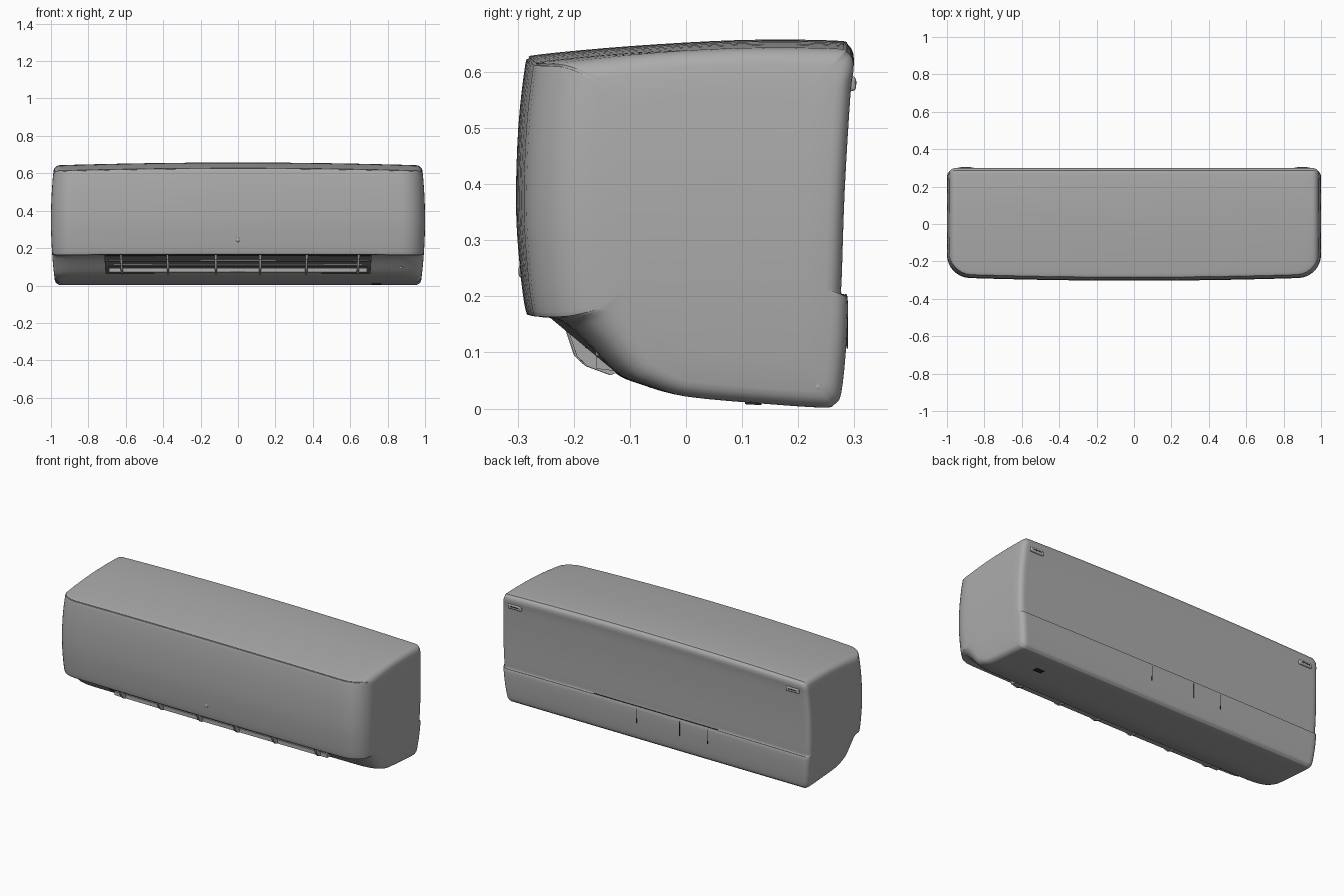
import bpy, bmesh, math
from mathutils import Vector

if "Cube" in bpy.data.objects:
    bpy.data.objects.remove(bpy.data.objects["Cube"])


def material(name, rgb):
    m = bpy.data.materials.new(name)
    m.diffuse_color = (*rgb, 1)
    m.use_nodes = True
    m.node_tree.nodes["Principled BSDF"].inputs["Base Color"].default_value = m.diffuse_color
    return m


SHELL = material("shell grey", (0.41, 0.41, 0.41))
DARK = material("dark opening", (0.02, 0.02, 0.02))


def finish(name, bm, mat, angle=40):
    bmesh.ops.remove_doubles(bm, verts=bm.verts, dist=1e-5)
    bmesh.ops.recalc_face_normals(bm, faces=bm.faces)
    me = bpy.data.meshes.new(name)
    bm.to_mesh(me)
    bm.free()
    ob = bpy.data.objects.new(name, me)
    bpy.context.collection.objects.link(ob)
    me.materials.append(mat)
    bpy.ops.object.select_all(action='DESELECT')
    ob.select_set(True)
    bpy.context.view_layer.objects.active = ob
    bpy.ops.object.shade_smooth_by_angle(angle=math.radians(angle))
    return ob


def warp(x, y, z):
    """Bow the front and top, round the plan corners and soften the end edges."""
    t = min(abs(x), 1)
    u = max(0, (t - .88) / .12)
    v = max(0, (t - .97) / .03)
    e = .03 * (1 - math.sqrt(max(0, 1 - v * v)))
    inset = .12 * (1 - math.sqrt(max(0, 1 - u * u)))
    y2 = y * (1 - .06 * t * t) - inset * y / .3 if y < 0 else y - e * y / .3
    z2 = z - .015 * t * t * z / .65 - e * (z - .33) / .33
    return Vector((x * (1 - .02 * ((z2 - .35) / .32) ** 2), y2, z2))


def smooth_loop(pts, n=4):
    out = []
    for i in range(len(pts)):
        p0, p1, p2, p3 = (Vector(pts[(i + k) % len(pts)]) for k in (-1, 0, 1, 2))
        for s in range(n):
            t = s / n
            q = .5 * (2 * p1 + (p2 - p0) * t + (2 * p0 - 5 * p1 + 4 * p2 - p3) * t * t
                      + (3 * p1 - p0 - 3 * p2 + p3) * t ** 3)
            out.append((q.x, q.y))
    return out


# Main casing: side profile (y, z) lofted along x, closed by bulged end caps
profile = smooth_loop([
    (-.287, .61), (-.28, .624), (-.262, .631), (-.1, .646), (.1, .657), (.265, .656),
    (.289, .648), (.299, .625), (.293, .57), (.283, .4), (.278, .25), (.277, .204),
    (.288, .199), (.286, .12), (.277, .03), (.265, .008), (.245, .002), (.15, .008),
    (0, .022), (-.08, .043), (-.13, .066), (-.19, .125), (-.225, .155), (-.25, .164),
    (-.276, .167), (-.286, .176), (-.296, .25), (-.303, .36), (-.299, .5)])
SLOT = .717
half = [.12, .24, .36, .48, .6, SLOT, .8, .88, .91, .935, .955, .97, .98, .988, .994, .998, 1]
stations = [-t for t in reversed(half)] + [0] + half
bm = bmesh.new()
rings = [[bm.verts.new(warp(x, y, z)) for y, z in profile] for x in stations]
N = len(profile)
for (xa, ra), (xb, rb) in zip(zip(stations, rings), zip(stations[1:], rings[1:])):
    for i in range(N):
        j = (i + 1) % N
        y, z = (profile[i][0] + profile[j][0]) / 2, (profile[i][1] + profile[j][1]) / 2
        # leave the air outlet open
        if max(abs(xa), abs(xb)) <= SLOT + .001 and -.255 < y < -.13 and z < .17:
            continue
        bm.faces.new((ra[i], ra[j], rb[j], rb[i]))
centre = Vector((.05, .35))
for sx, edge in ((-1, rings[0]), (1, rings[-1])):
    prev = edge
    for s in (.8, .6, .4, .2):
        ring = []
        for v in edge:
            y, z = centre.x + (v.co.y - centre.x) * s, centre.y + (v.co.z - centre.y) * s
            ring.append(bm.verts.new((sx * (1 - .02 * ((z - .35) / .32) ** 2), y, z)))
        for i in range(N):
            j = (i + 1) % N
            bm.faces.new((prev[i], prev[j], ring[j], ring[i]))
        prev = ring
    bm.faces.new(prev)
finish("casing", bm, SHELL)


def extrude_x(name, pts, spans, mat, closed=True):
    """Extrude a (y, z) outline along several x spans, following the casing bow."""
    bm = bmesh.new()
    for x0, x1 in spans:
        n = max(1, round((x1 - x0) / .12))
        rs = [[bm.verts.new(warp(x0 + (x1 - x0) * k / n, y, z)) for y, z in pts]
              for k in range(n + 1)]
        for a, b in zip(rs, rs[1:]):
            for i in range(len(pts) if closed else len(pts) - 1):
                j = (i + 1) % len(pts)
                bm.faces.new((a[i], a[j], b[j], b[i]))
        bm.faces.new(rs[0])
        bm.faces.new(rs[-1])
    return finish(name, bm, mat, 30)


# Outlet duct, guide ribs and louvre blades
extrude_x("outlet_duct", [(-.25, .164), (-.16, .185), (-.06, .2), (-.02, .16), (-.06, .1),
                          (-.13, .066)], [(-SLOT, SLOT)], DARK, closed=False)
ribs = [-.63, -.38, -.12, .12, .37, .65]
extrude_x("guide_ribs", [(-.215, .14), (-.2, .095), (-.18, .076), (-.137, .06), (-.125, .066),
                         (-.1, .1), (-.12, .165)], [(x - .006, x + .006) for x in ribs], SHELL)
for i, (y, z) in enumerate([(-.165, .083), (-.185, .112), (-.2, .135)]):
    w = .022 if i == 0 else .006
    extrude_x(f"louvre_blade_{i + 1}", [(y, z - w / 2), (y + .05, z - w / 2 - .006),
              (y + .05, z + w / 2 - .006), (y, z + w / 2)], [(-.7, .7)], SHELL)


def box(name, loc, size, mat, bevel=0.0, rot=0.0):
    bpy.ops.mesh.primitive_cube_add(size=1, location=loc, rotation=(rot, 0, 0))
    ob = bpy.context.object
    ob.name, ob.scale = name, size
    bpy.ops.object.transform_apply(location=False, rotation=False)
    ob.data.materials.append(mat)
    if bevel:
        m = ob.modifiers.new("round", 'BEVEL')
        m.width, m.segments = bevel, 3
    return ob


# Wall hooks near the upper back corners
for side, sx in (("left", -1), ("right", 1)):
    box(f"wall_hook_{side}", (sx * .9, .294, .579), (.085, .018, .026), SHELL, .006)
    box(f"hook_slot_{side}", (sx * .9, .3025, .581), (.055, .002, .006), DARK)
# Seams of the pipe cover on the lower back, and the drain opening below
for i, x in enumerate((.12, -.16, -.34)):
    box(f"pipe_cover_seam_{i + 1}", (x, .2875, .15), (.003, .003, .085), DARK)
box("pipe_cover_top_seam", (0, .279, .203), (.8, .005, .003), DARK)
box("drain_opening", (.74, .12, .0095), (.05, .03, .005), DARK, rot=-.06)


def button(name, loc, axis, r):
    bpy.ops.mesh.primitive_uv_sphere_add(segments=16, ring_count=8, radius=r, location=loc)
    ob = bpy.context.object
    ob.name = name
    ob.scale = [.4 if k == axis else 1 for k in range(3)]
    ob.data.materials.append(SHELL)
    bpy.ops.object.shade_smooth()


# Small round sensor, indicator and end screws
button("front_sensor", (0, -.294, .245), 1, .012)
button("indicator", (.87, -.158, .1), 1, .009)
for sx in (-1, 1):
    button("end_screw", (sx * .979, .235, .04), 0, .007)
